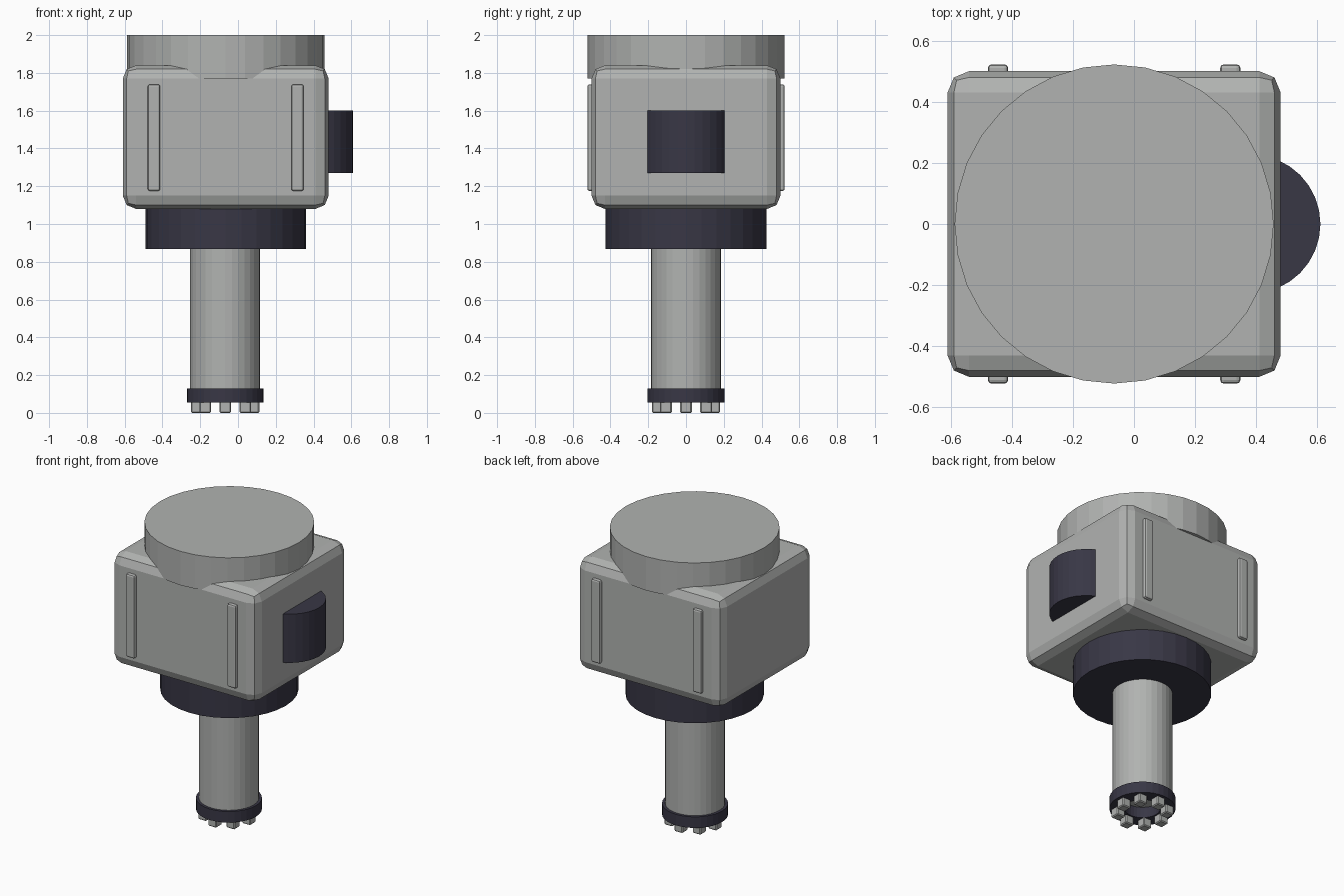
import bpy
import bmesh
from math import cos, sin, tau

cube = bpy.data.objects.get("Cube")
if cube:
    bpy.data.objects.remove(cube, do_unlink=True)

AXIS = -0.065  # x of the main vertical axis


def material(name, rgb):
    m = bpy.data.materials.new(name)
    m.use_nodes = True
    m.diffuse_color = (*rgb, 1)
    m.node_tree.nodes["Principled BSDF"].inputs["Base Color"].default_value = (*rgb, 1)
    return m


GREY = material("light grey", (0.44, 0.45, 0.44))
DARK = material("dark slate", (0.04, 0.038, 0.06))


def cylinder(name, x, radius, z0, z1, mat):
    bpy.ops.mesh.primitive_cylinder_add(
        vertices=32, radius=radius, depth=z1 - z0, location=(x, 0, (z0 + z1) / 2))
    ob = bpy.context.object
    ob.name = name
    ob.data.materials.append(mat)
    return ob


def box(name, centre, size, bevel, segments, mat):
    bpy.ops.mesh.primitive_cube_add(size=1, location=centre)
    ob = bpy.context.object
    ob.name = name
    for v in ob.data.vertices:
        v.co = [c * s for c, s in zip(v.co, size)]
    ob.data.materials.append(mat)
    mod = ob.modifiers.new("bevel", 'BEVEL')
    mod.width = bevel
    mod.segments = segments
    return ob


def ring(name, x, outer, inner, z0, z1, mat, sides=32):
    bm = bmesh.new()
    profile = [(outer, z0), (outer, z1), (inner, z1), (inner, z0)]
    loops = [[bm.verts.new((x + r * cos(tau * i / sides), r * sin(tau * i / sides), z))
              for r, z in profile] for i in range(sides)]
    for i in range(sides):
        a, b = loops[i], loops[(i + 1) % sides]
        for j in range(4):
            k = (j + 1) % 4
            bm.faces.new((a[j], b[j], b[k], a[k]))
    bmesh.ops.recalc_face_normals(bm, faces=bm.faces)
    mesh = bpy.data.meshes.new(name)
    bm.to_mesh(mesh)
    bm.free()
    ob = bpy.data.objects.new(name, mesh)
    bpy.context.collection.objects.link(ob)
    mesh.materials.append(mat)
    return ob


# Housing with its lid, side drum and lower collar
box("housing", (AXIS, 0, 1.46), (1.09, 1.0, 0.76), 0.07, 2, GREY)
cylinder("top_disc", AXIS, 0.522, 1.77, 2.0, GREY)
cylinder("side_drum", 0.383, 0.227, 1.27, 1.6, DARK)
cylinder("collar", AXIS, 0.425, 0.868, 1.1, DARK)

# Vertical ribs on the front and back
for sx, x_name in ((-1, "right"), (1, "left")):
    for sy, y_name in ((-1, "front"), (1, "back")):
        box(f"{y_name}_{x_name}_rib", (AXIS + sx * 0.38, sy * 0.495, 1.457),
            (0.066, 0.055, 0.565), 0.012, 2, GREY)

# Shaft and bolted foot
cylinder("shaft", AXIS - 0.003, 0.185, 0.128, 0.88, GREY)
ring("foot_ring", AXIS - 0.003, 0.203, 0.11, 0.055, 0.13, DARK)
for i in range(8):
    a = tau * i / 8
    box(f"bolt_{i + 1}", (AXIS - 0.003 + 0.15 * cos(a), 0.15 * sin(a), 0.031),
        (0.062, 0.062, 0.062), 0.006, 1, GREY)
